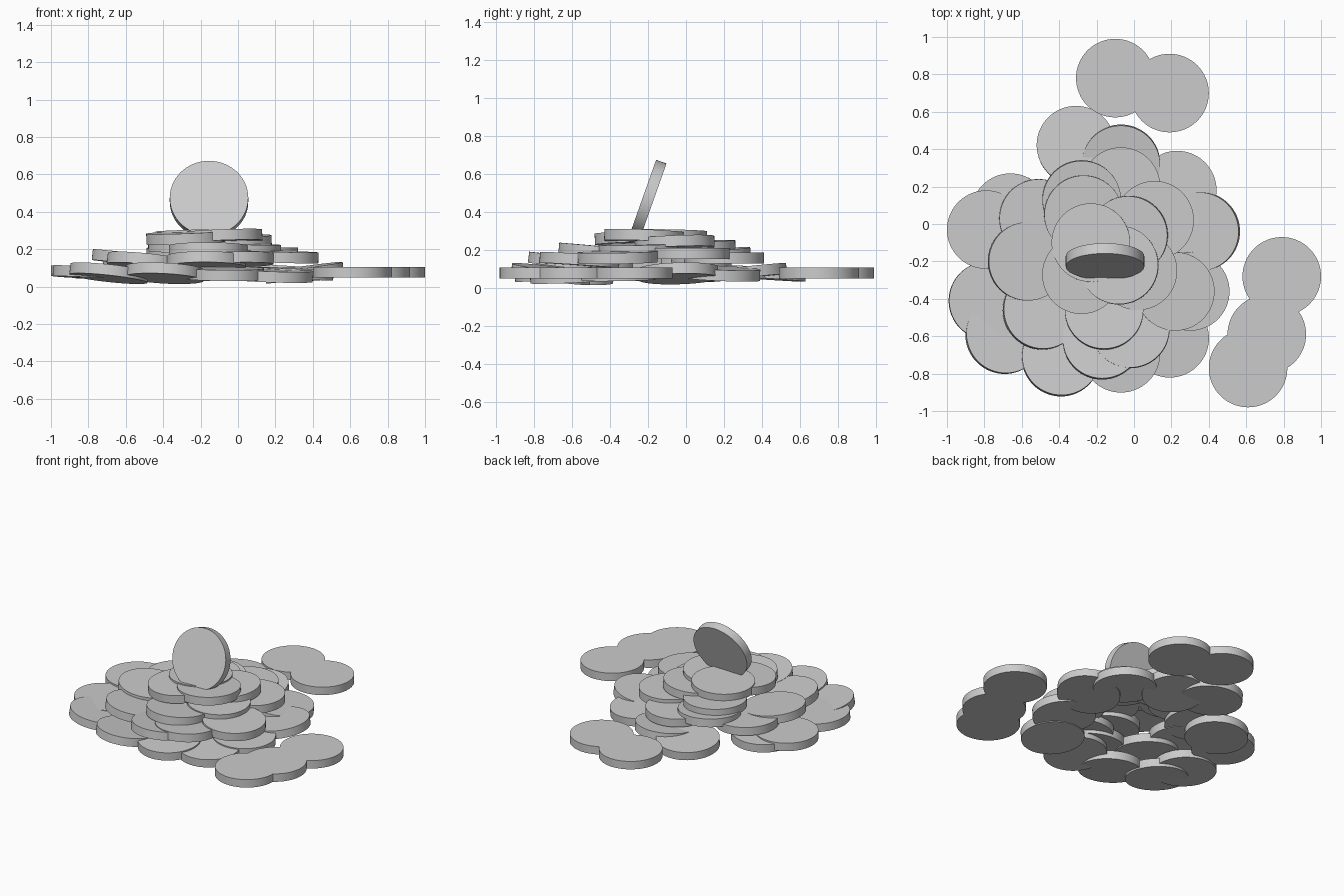
import bpy
import math
from mathutils import Matrix, Vector

RADIUS = 0.21
THICKNESS = 0.058
PEAK = Vector((-0.15, -0.15, 0))

cube = bpy.data.objects.get("Cube")
if cube:
    bpy.data.objects.remove(cube, do_unlink=True)

# One plain grey metal
metal = bpy.data.materials.new("grey_metal")
metal.use_nodes = True
grey = (0.6, 0.6, 0.6, 1)
metal.diffuse_color = grey
metal.node_tree.nodes["Principled BSDF"].inputs["Base Color"].default_value = grey


def make_disc(name, location, rotation):
    """A smooth-sided round disc with sharp rims."""
    bpy.ops.mesh.primitive_cylinder_add(vertices=64, radius=RADIUS, depth=THICKNESS)
    disc = bpy.context.object
    disc.name = name
    disc.data.name = name
    disc.data.materials.append(metal)
    bpy.ops.object.shade_smooth_by_angle(angle=math.radians(40))
    disc.matrix_world = Matrix.Translation(location) @ rotation.to_4x4()
    return disc


def outward_tilt(location, degrees):
    """Raise the edge that points away from the peak of the pile."""
    away = location - PEAK
    away.z = 0
    axis = away.cross(Vector((0, 0, 1)))
    return Matrix.Rotation(math.radians(degrees), 3, axis.normalized())


# Every row is x, y, height of the centre, outward tilt in degrees
loose = [
    (-0.10, 0.78, 0.077, 0), (0.19, 0.70, 0.077, 0), (0.79, -0.28, 0.077, 0),
    (0.71, -0.59, 0.077, 0), (0.61, -0.77, 0.077, 0),
]
base_ring = [
    (-0.31, 0.42, 0.075, -4), (-0.07, 0.32, 0.08, 6), (-0.66, 0.06, 0.08, -2),
    (-0.79, -0.03, 0.085, 0), (-0.78, -0.41, 0.075, 3), (-0.69, -0.59, 0.072, 8),
    (-0.39, -0.71, 0.072, 8), (-0.07, -0.69, 0.07, -3), (0.19, -0.61, 0.06, -3),
    (0.30, -0.36, 0.07, -2), (0.355, -0.04, 0.075, 8), (0.23, 0.18, 0.075, -4),
]
middle_ring = [
    (-0.51, 0.03, 0.14, 2), (-0.57, -0.20, 0.15, 6), (-0.49, -0.46, 0.13, 8),
    (-0.17, -0.62, 0.135, 7), (-0.02, -0.56, 0.145, 4), (0.22, -0.36, 0.16, -2),
    (0.11, 0.02, 0.18, 0), (-0.07, 0.20, 0.155, 0), (-0.28, 0.13, 0.17, 4),
]
upper_ring = [
    (-0.16, -0.46, 0.19, 5), (-0.27, 0.05, 0.215, 2),
    (-0.03, -0.06, 0.235, 4), (0.02, -0.25, 0.2, -2),
]
crown = [
    (-0.28, -0.27, 0.262, -3), (-0.23, -0.10, 0.272, -2), (-0.08, -0.22, 0.27, 3),
]

groups = {
    "loose_disc": loose,
    "base_disc": base_ring,
    "middle_disc": middle_ring,
    "upper_disc": upper_ring,
    "crown_disc": crown,
}
for group, rows in groups.items():
    for number, (x, y, z, tilt) in enumerate(rows, start=1):
        spot = Vector((x, y, z))
        make_disc(f"{group}_{number}", spot, outward_tilt(spot, tilt))

# Disc standing on edge at the top, leaning back
lean = Matrix.Rotation(math.radians(90 - 19.5), 3, "X")
make_disc("standing_disc", Vector((-0.155, -0.2, 0.465)), lean)
